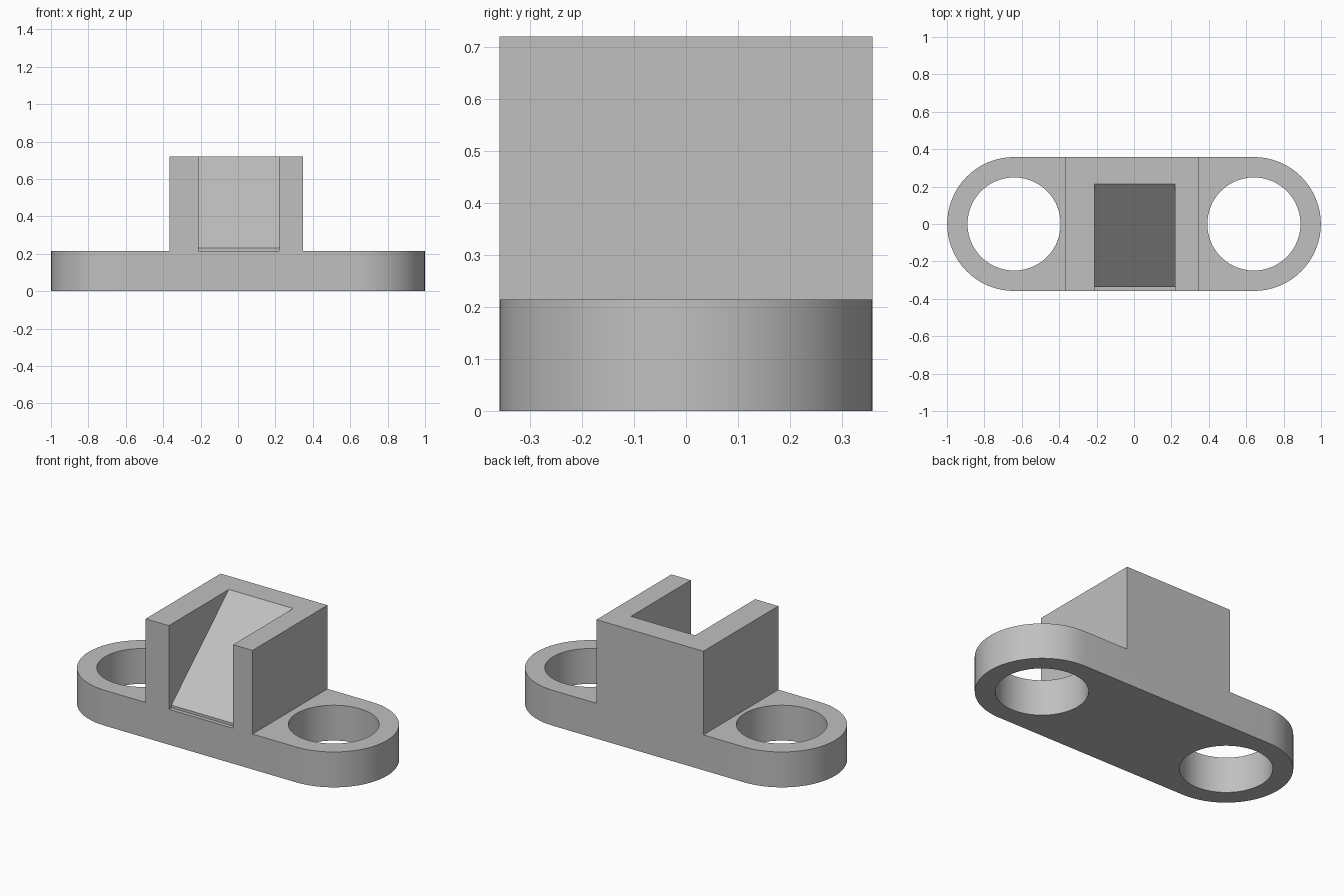
import bpy
import bmesh
import math
from mathutils import Vector

default = bpy.data.objects.get("Cube")
if default:
    bpy.data.objects.remove(default, do_unlink=True)

HALF_DEPTH = 0.358   # also the radius of the rounded plate ends
HOLE_X = 0.641
HOLE_RADIUS = 0.249
PLATE_TOP = 0.214
TOWER_TOP = 0.72
SEGMENTS = 64

grey = bpy.data.materials.new("plain grey")
grey.use_nodes = True
colour = (0.53, 0.53, 0.53, 1)
grey.diffuse_color = colour
grey.node_tree.nodes["Principled BSDF"].inputs["Base Color"].default_value = colour


def prism(name, points, offset):
    """Extrude a closed outline of 3D points along an offset."""
    bm = bmesh.new()
    face = bm.faces.new([bm.verts.new(p) for p in points])
    extruded = bmesh.ops.extrude_face_region(bm, geom=[face])["geom"]
    moved = [v for v in extruded if isinstance(v, bmesh.types.BMVert)]
    bmesh.ops.translate(bm, verts=moved, vec=Vector(offset))
    bmesh.ops.recalc_face_normals(bm, faces=bm.faces)
    mesh = bpy.data.meshes.new(name)
    bm.to_mesh(mesh)
    bm.free()
    mesh.materials.append(grey)
    obj = bpy.data.objects.new(name, mesh)
    bpy.context.collection.objects.link(obj)
    return obj


def arc(cx, radius, start, sweep, steps, z):
    return [(cx + radius * math.cos(start + sweep * i / steps),
             radius * math.sin(start + sweep * i / steps), z)
            for i in range(steps + 1)]


def combine(target, tool, operation):
    """Apply a boolean and discard the tool."""
    tool.hide_render = True
    mod = target.modifiers.new(operation.lower(), "BOOLEAN")
    mod.operation = operation
    mod.solver = "EXACT"
    mod.object = tool
    bpy.context.view_layer.objects.active = target
    bpy.ops.object.modifier_apply(modifier=mod.name)
    bpy.data.objects.remove(tool, do_unlink=True)


# Base plate with two rounded ends
outline = (arc(HOLE_X, HALF_DEPTH, -math.pi / 2, math.pi, SEGMENTS // 2, 0)
           + arc(-HOLE_X, HALF_DEPTH, math.pi / 2, math.pi, SEGMENTS // 2, 0))
bracket = prism("mounting_bracket", outline, (0, 0, PLATE_TOP))

# Square tower, slightly off centre
left, right = -0.367, 0.348
tower = prism("tower",
              [(left, -HALF_DEPTH, 0.1), (right, -HALF_DEPTH, 0.1),
               (right, HALF_DEPTH, 0.1), (left, HALF_DEPTH, 0.1)],
              (0, 0, TOWER_TOP - 0.1))
combine(bracket, tower, "UNION")

# Open-fronted pocket that leaves a ramp with a small lip at its foot
profile = [(-0.5, PLATE_TOP), (-0.334, PLATE_TOP), (-0.334, 0.23),
           (0.215, TOWER_TOP), (0.215, 0.9), (-0.5, 0.9)]
pocket = prism("pocket_cutter", [(-0.212, y, z) for y, z in profile], (0.43, 0, 0))
combine(bracket, pocket, "DIFFERENCE")

# Bolt holes through both ends
for side in (-1, 1):
    circle = arc(side * HOLE_X, HOLE_RADIUS, 0, 2 * math.pi, SEGMENTS, -0.1)[:-1]
    combine(bracket, prism("hole_cutter", circle, (0, 0, 0.5)), "DIFFERENCE")

# Smooth curved walls, sharp corners
bpy.ops.object.select_all(action="DESELECT")
bracket.select_set(True)
bpy.context.view_layer.objects.active = bracket
bpy.ops.object.shade_smooth_by_angle(angle=math.radians(30))
